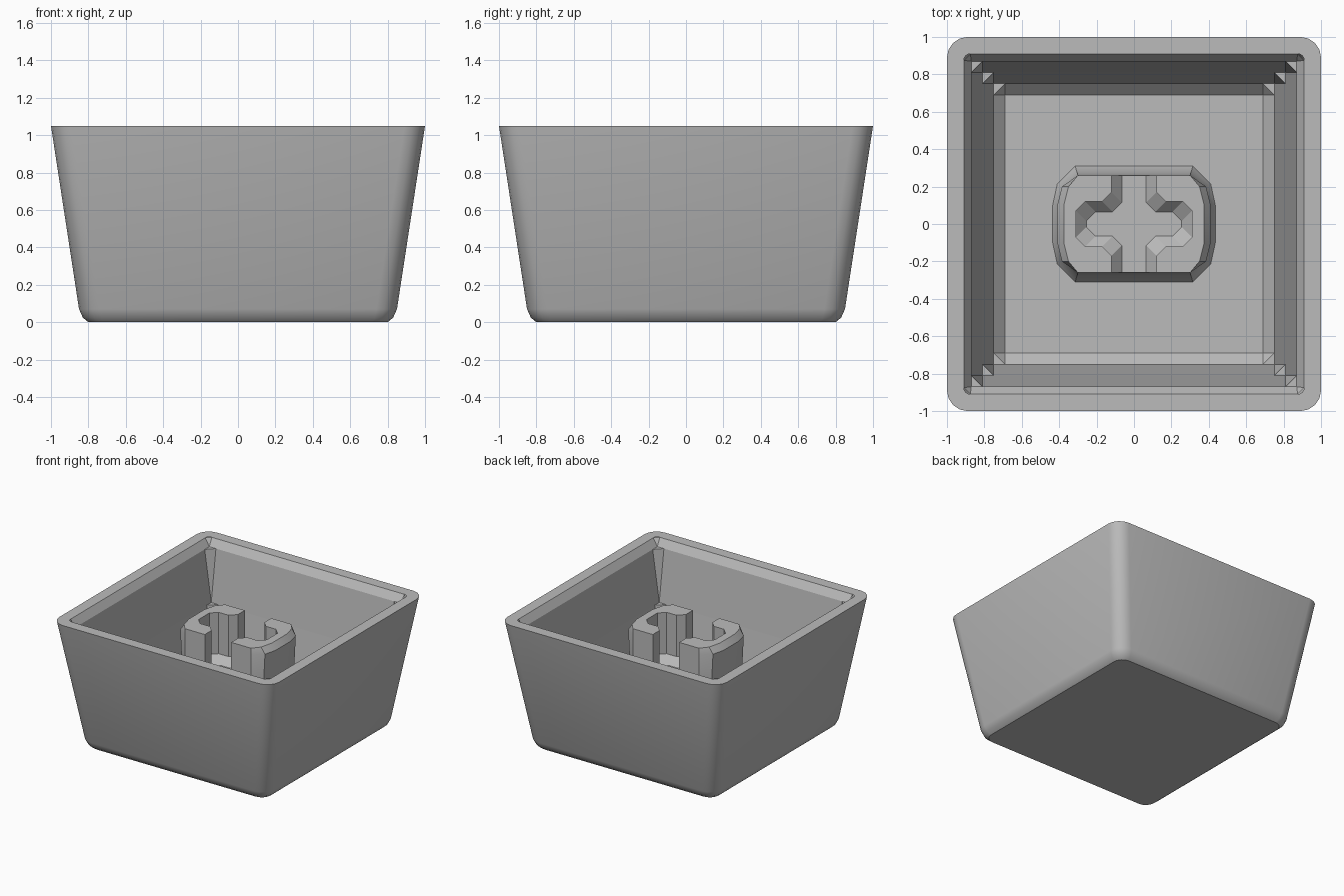
import bpy, bmesh, math
from mathutils import Matrix

cube = bpy.data.objects.get("Cube")
if cube:
    bpy.data.objects.remove(cube, do_unlink=True)

grey = bpy.data.materials.new("plain grey")
grey.use_nodes = True
grey.diffuse_color = (0.5, 0.5, 0.5, 1)
grey.node_tree.nodes["Principled BSDF"].inputs["Base Color"].default_value = (0.5, 0.5, 0.5, 1)


def square(half, corner, z, steps):
    """Square ring, counter-clockwise, with corners cut in the given number of steps."""
    ring = []
    c = half - corner
    for q in range(4):
        turn = q * math.pi / 2
        for i in range(steps + 1):
            a = i / steps * math.pi / 2
            x, y = c + corner * math.cos(a), c + corner * math.sin(a)
            ring.append((x * math.cos(turn) - y * math.sin(turn),
                         x * math.sin(turn) + y * math.cos(turn), z))
    return ring


def loft(bm, rings, cap_start=False, cap_end=False):
    """Skin a list of rings, dropping faces without area."""
    rows = [[bm.verts.new(p) for p in ring] for ring in rings]
    n = len(rows[0])
    for low, high in zip(rows, rows[1:]):
        for i in range(n):
            j = (i + 1) % n
            bm.faces.new((low[i], low[j], high[j], high[i]))
    if cap_start:
        bm.faces.new(rows[0][::-1])
    if cap_end:
        bm.faces.new(rows[-1])
    tiny = [f for f in bm.faces if f.calc_area() < 1e-6]
    bmesh.ops.delete(bm, geom=tiny, context="FACES")
    bmesh.ops.remove_doubles(bm, verts=bm.verts[:], dist=1e-4)


def finish(bm, name, angle):
    """Turn the bmesh into a named, smooth-shaded grey object."""
    mesh = bpy.data.meshes.new(name)
    bm.to_mesh(mesh)
    bm.free()
    obj = bpy.data.objects.new(name, mesh)
    bpy.context.collection.objects.link(obj)
    mesh.materials.append(grey)
    bpy.ops.object.select_all(action="DESELECT")
    obj.select_set(True)
    bpy.context.view_layer.objects.active = obj
    bpy.ops.object.shade_smooth_by_angle(angle=math.radians(angle))


TOP, FLOOR, SLOT, STEM_TOP = 1.05, 0.14, 0.5, 0.9

# Outer shell: flared box with rounded corners and a softened bottom edge
bm = bmesh.new()
outer = [(0.8, 0.08, 0), (0.83, 0.1, 0.025), (0.85, 0.11, 0.07), (1.0, 0.11, TOP)]
loft(bm, [square(h, c, z, 4) for h, c, z in outer], cap_start=True)
finish(bm, "outer_shell", 35)

# Rim: flat band joining the outer and inner walls
bm = bmesh.new()
loft(bm, [square(1.0, 0.11, TOP, 4), square(0.91, 0.035, TOP, 4)])
finish(bm, "rim", 20)

# Inner wall: sloped, with small stepped ledges in the corners, down to the floor
bm = bmesh.new()
inner = [(0.91, 0.035, TOP), (0.87, 0, 0.99), (0.87, 0.06, 0.99), (0.81, 0, 0.57),
         (0.81, 0.06, 0.57), (0.75, 0, 0.2), (0.75, 0.06, 0.2), (0.69, 0, FLOOR)]
loft(bm, [square(h, c, z, 1) for h, c, z in inner], cap_end=True)
finish(bm, "inner_wall_and_floor", 20)


def stem_side(d):
    """Left half of the stem outline, grown by d."""
    half = [(0.3 + d * 0.3, 0.26 + d), (0.36 + d, 0.2 + d * 0.3), (0.385 + d, 0.1)]
    return [(x, -y) for x, y in half] + half[::-1]


def stem_ring(d, z):
    side = stem_side(d)
    return [(x, y, z) for x, y in side + [(-x, -y) for x, y in side]]


def prong_ring(z, grow, fill):
    """C-shaped ring: outer side plus the cross-slot side, filled in by fill."""
    w = 0.12 - fill
    end = 0.31 - fill
    slot = [(w, 0.26), (w, 0.17 - fill), (w + 0.05, w), (end - 0.05, w), (end, w - 0.05)]
    outside = [(x + grow * (x > 0.32), y) for x, y in stem_side(0)]
    ring = outside + slot + [(x, -y) for x, y in slot[::-1]]
    return [(x, y, z) for x, y in ring]


# Stem base: solid block below the cross slot, with a fillet at the floor
bm = bmesh.new()
loft(bm, [stem_ring(0.05, FLOOR), stem_ring(0.015, FLOOR + 0.06), stem_ring(0, SLOT)], cap_end=True)
finish(bm, "stem_base", 35)

# Stem prongs: C-shaped halves on each side of the slot
for name, turn in (("left_prong", 0), ("right_prong", math.pi)):
    bm = bmesh.new()
    rings = [prong_ring(SLOT, 0, 0.055), prong_ring(SLOT + 0.06, 0.01, 0),
             prong_ring(STEM_TOP - 0.05, 0.025, 0), prong_ring(STEM_TOP, -0.01, 0)]
    loft(bm, rings, cap_end=True)
    bmesh.ops.rotate(bm, verts=bm.verts[:], matrix=Matrix.Rotation(turn, 3, "Z"))
    finish(bm, name, 30)
